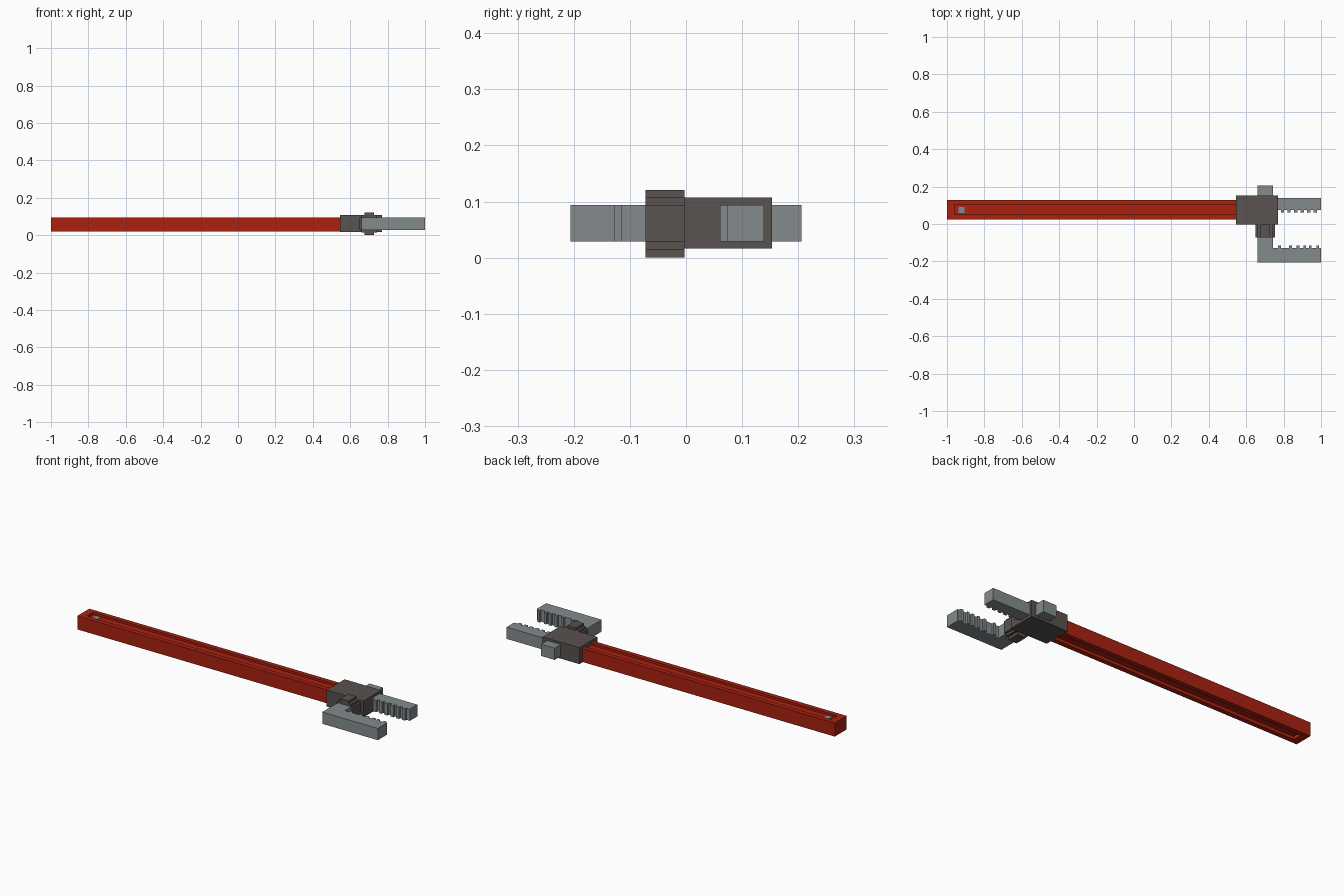
import bpy, bmesh

if "Cube" in bpy.data.objects:
    bpy.data.objects.remove(bpy.data.objects["Cube"])


def material(name, rgb):
    m = bpy.data.materials.new(name)
    m.diffuse_color = (*rgb, 1)
    m.use_nodes = True
    m.node_tree.nodes["Principled BSDF"].inputs["Base Color"].default_value = m.diffuse_color
    return m


RED = material("red_paint", (0.40, 0.015, 0.005))
STEEL = material("light_steel", (0.23, 0.26, 0.27))
DARK = material("dark_steel", (0.10, 0.085, 0.08))


def finish(name, bm, mat):
    bmesh.ops.recalc_face_normals(bm, faces=bm.faces)
    me = bpy.data.meshes.new(name)
    bm.to_mesh(me)
    bm.free()
    me.materials.append(mat)
    ob = bpy.data.objects.new(name, me)
    bpy.context.collection.objects.link(ob)
    return ob


def prism(name, pts, z0, z1, mat):
    """Extrude a top-view outline from z0 to z1."""
    bm = bmesh.new()
    f = bm.faces.new([bm.verts.new((x, y, z0)) for x, y in pts])
    r = bmesh.ops.extrude_face_region(bm, geom=[f])
    for v in r["geom"]:
        if isinstance(v, bmesh.types.BMVert):
            v.co.z = z1
    return finish(name, bm, mat)


def box(name, x0, x1, y0, y1, z0, z1, mat):
    return prism(name, [(x0, y0), (x1, y0), (x1, y1), (x0, y1)], z0, z1, mat)


def teeth(starts, width, base, tip):
    """Square tooth outline points running along x."""
    pts = []
    for x in starts:
        pts += [(x, base), (x, tip), (x + width, tip), (x + width, base)]
    return pts


# handle: bar with a long groove in the top and bottom faces
handle = box("handle", -1.0, 0.56, 0.024, 0.128, 0.019, 0.094, RED)
for name, z0, z1 in (("top_groove", 0.082, 0.12), ("bottom_groove", 0.0, 0.036)):
    cut = box(name, -0.96, 0.555, 0.05, 0.103, z0, z1, RED)
    cut.hide_render = True
    cut.hide_set(True)
    mod = handle.modifiers.new(name, "BOOLEAN")
    mod.operation = "DIFFERENCE"
    mod.solver = "EXACT"
    mod.object = cut
bpy.context.view_layer.objects.active = handle
handle.select_set(True)
for mod in list(handle.modifiers):
    bpy.ops.object.modifier_apply(modifier=mod.name)
for name in ("top_groove", "bottom_groove"):
    bpy.data.objects.remove(bpy.data.objects[name])

# small steel pin at the handle end
box("handle_pin", -0.937, -0.905, 0.06, 0.092, 0.075, 0.085, STEEL)

# head block
box("head", 0.545, 0.77, -0.003, 0.153, 0.016, 0.107, DARK)

# fixed jaw with teeth facing -y
up = teeth([0.785, 0.82, 0.855, 0.89, 0.925, 0.96], 0.018, 0.074, 0.061)
prism("fixed_jaw", [(0.76, 0.139), (0.76, 0.074)] + up + [(1.0, 0.074), (1.0, 0.139)],
      0.029, 0.094, STEEL)

# sliding L-shaped jaw with teeth facing +y
low = teeth([0.77, 0.83, 0.87, 0.905, 0.935, 0.975], 0.015, -0.127, -0.114)
prism("sliding_jaw",
      [(0.742, 0.206), (0.66, 0.206), (0.66, -0.206), (1.0, -0.206), (1.0, -0.127)]
      + low[::-1] + [(0.742, -0.127)], 0.029, 0.094, STEEL)

# stepped adjusting nut around the shank
for i, (hx, hz) in enumerate([(0.052, 0.033), (0.0405, 0.046), (0.026, 0.06)]):
    box(f"adjusting_nut_{i + 1}", 0.702 - hx, 0.702 + hx, -0.072, -0.003,
        0.061 - hz - 0.001 * (i == 2), 0.061 + hz, DARK)
